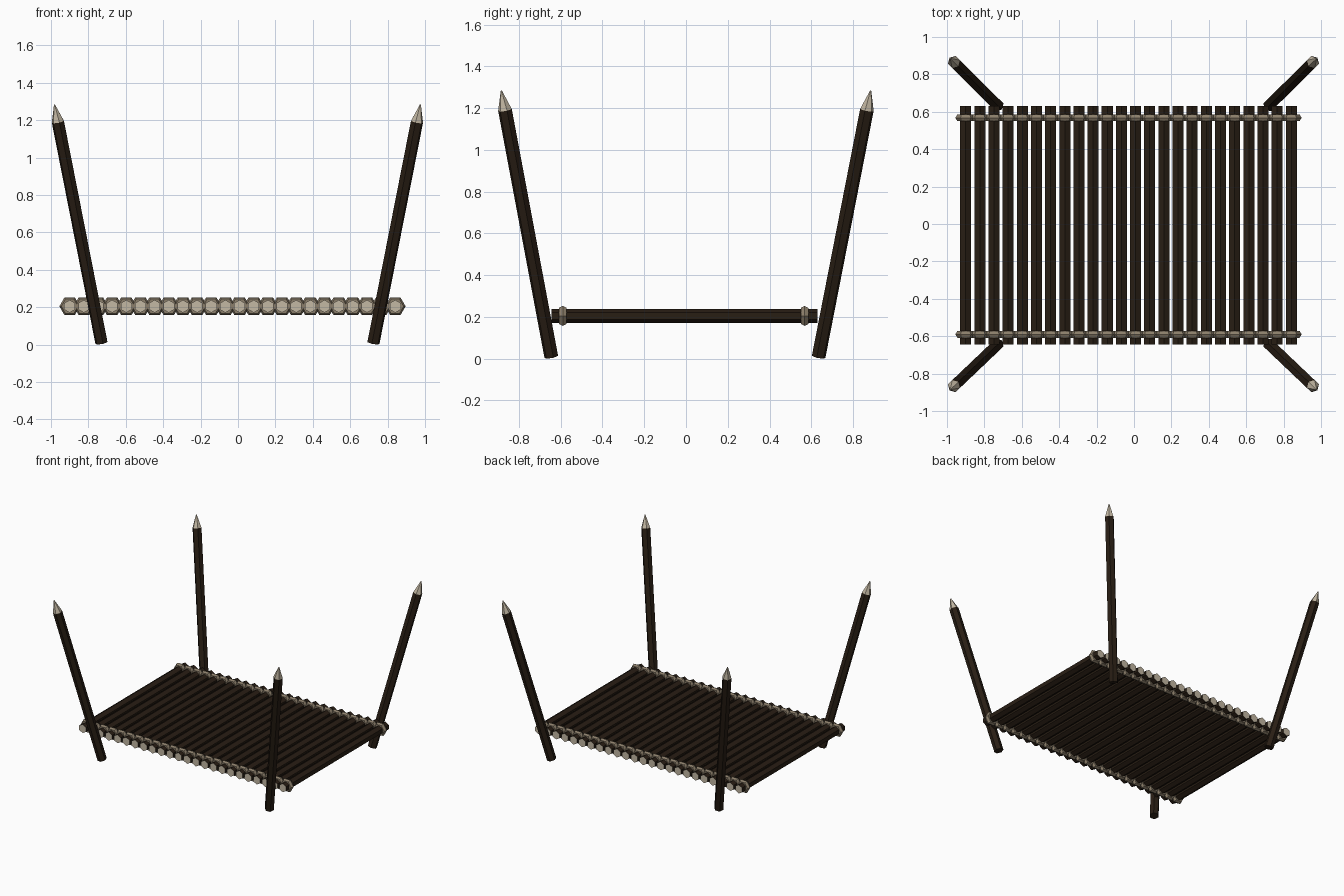
import bpy, bmesh
from math import pi, cos, sin
from mathutils import Vector

if "Cube" in bpy.data.objects:
    bpy.data.objects.remove(bpy.data.objects["Cube"])


def material(name, rgb):
    m = bpy.data.materials.new(name)
    m.diffuse_color = (*rgb, 1)
    m.use_nodes = True
    m.node_tree.nodes["Principled BSDF"].inputs["Base Color"].default_value = m.diffuse_color
    return m


WOOD = material("dark_wood", (0.022, 0.013, 0.007))
PALE = material("cut_wood", (0.55, 0.48, 0.37))
ROPE = material("rope", (0.26, 0.21, 0.145))


def spindle(name, base, tip, stations, mats, cap_slot=0, last_slot=0):
    """Six-sided rod from base to tip; stations are (distance, radius) pairs."""
    axis = Vector(tip) - Vector(base)
    quat = axis.to_track_quat('Z', 'X')
    bm = bmesh.new()
    rings = [[bm.verts.new(Vector(base) + quat @ Vector(
        (r * cos(i * pi / 3), r * sin(i * pi / 3), d))) for i in range(6)]
        for d, r in stations]
    for k, (a, b) in enumerate(zip(rings, rings[1:])):
        for i in range(6):
            j = (i + 1) % 6
            f = bm.faces.new((a[i], a[j], b[j], b[i]))
            f.material_index = last_slot if k == len(rings) - 2 else 0
    bm.faces.new(rings[0][::-1]).material_index = cap_slot
    bm.faces.new(rings[-1]).material_index = max(cap_slot, last_slot)
    bmesh.ops.recalc_face_normals(bm, faces=bm.faces)
    me = bpy.data.meshes.new(name)
    bm.to_mesh(me)
    bm.free()
    for m in mats:
        me.materials.append(m)
    ob = bpy.data.objects.new(name, me)
    bpy.context.collection.objects.link(ob)
    return ob


# Deck: row of logs with pale cut ends, each tied by two rope rings
COUNT, LEFT, PITCH, DECK_Z = 24, -0.90, 0.0757, 0.205
for n in range(COUNT):
    x = LEFT + n * PITCH
    spindle("deck_log", (x, -0.645, DECK_Z), (x, 0.63, DECK_Z),
            [(0, 0.034), (1.275, 0.034)], [WOOD, PALE], cap_slot=1)
    for y in (-0.59, 0.568):
        bpy.ops.mesh.primitive_torus_add(
            major_segments=6, minor_segments=6, major_radius=0.034,
            minor_radius=0.021, location=(x, y, DECK_Z), rotation=(pi / 2, 0, 0))
        ring = bpy.context.object
        ring.name = "rope_ring"
        ring.data.materials.append(ROPE)

# Corner stakes: leaning outward, with pale sharpened tips
for sx in (-1, 1):
    for sy in (-1, 1):
        base = Vector((sx * 0.727 - 0.003, sy * 0.64 - 0.005, 0.009))
        tip = Vector((sx * 0.978 - 0.003, sy * 0.884, 1.283))
        length = (tip - base).length
        spindle("corner_stake", base, tip,
                [(0, 0.034), (length - 0.095, 0.034), (length, 0.003)],
                [WOOD, PALE], last_slot=1)
